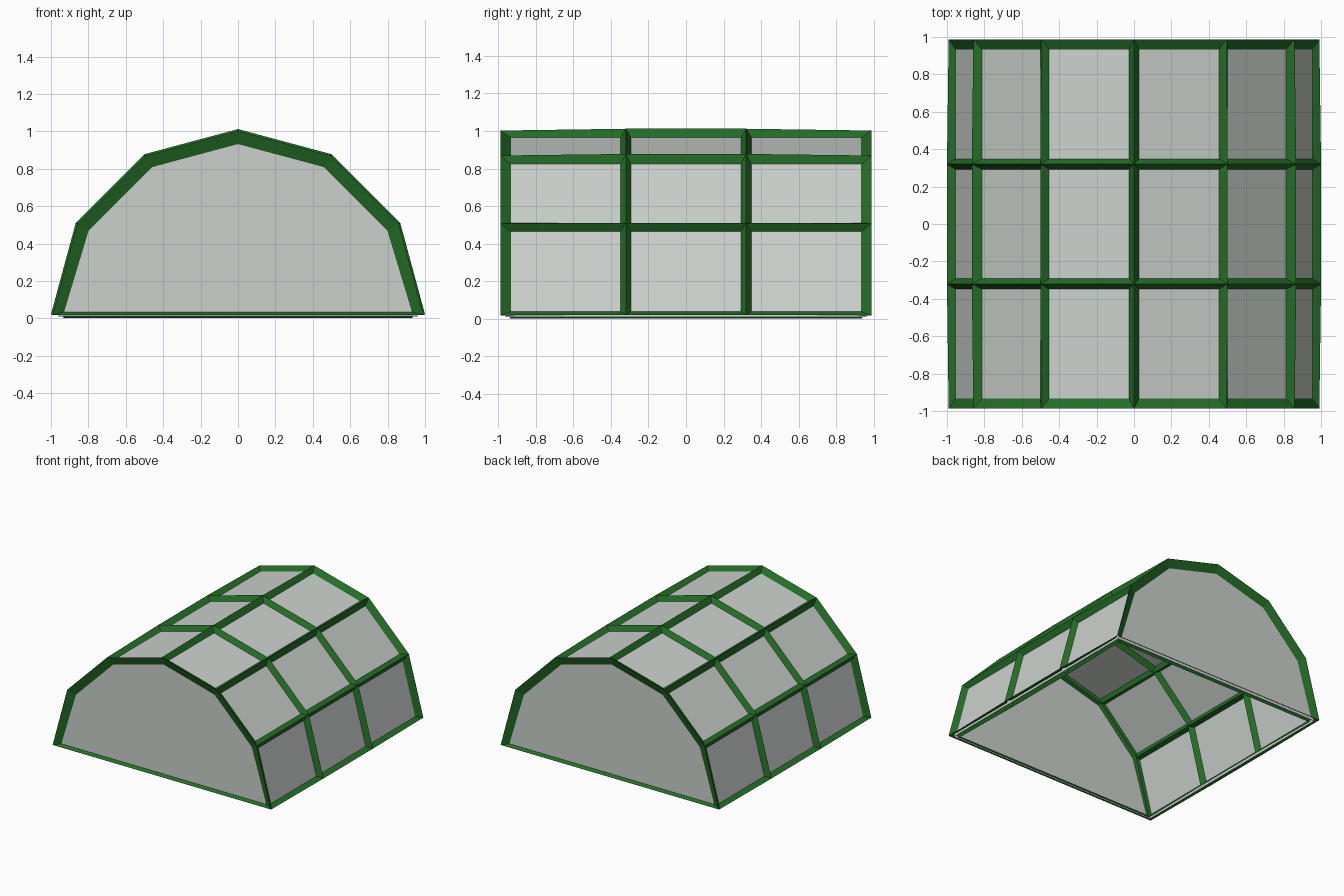
import bpy, bmesh, math

if "Cube" in bpy.data.objects:
    bpy.data.objects.remove(bpy.data.objects["Cube"])

R = 0.9614        # arch radius and half length
BAR = 0.08        # frame bar thickness
Z0 = BAR / 2 * math.sin(math.radians(15))
SIDES, BAYS = 6, 3


def material(name, rgb):
    m = bpy.data.materials.new(name)
    m.diffuse_color = (*rgb, 1.0)
    m.use_nodes = True
    m.node_tree.nodes["Principled BSDF"].inputs["Base Color"].default_value = m.diffuse_color
    return m


def arched_shell(name, mat):
    """Half of a 12-sided tube in three bays, closed ends, open underneath."""
    bm = bmesh.new()
    rings = []
    for j in range(BAYS + 1):
        y = -R + 2 * R * j / BAYS
        rings.append([bm.verts.new((R * math.cos(math.pi * i / SIDES), y,
                                    Z0 + R * math.sin(math.pi * i / SIDES)))
                      for i in range(SIDES + 1)])
    for a, b in zip(rings, rings[1:]):
        for i in range(SIDES):
            bm.faces.new((a[i], b[i], b[i + 1], a[i + 1]))
    bm.faces.new(rings[0])
    bm.faces.new(rings[-1][::-1])
    bmesh.ops.recalc_face_normals(bm, faces=bm.faces)
    # make sure the shell faces outward
    bm.normal_update()
    bm.faces.ensure_lookup_table()
    if bm.faces[0].normal.x < 0:
        bmesh.ops.reverse_faces(bm, faces=bm.faces)
    me = bpy.data.meshes.new(name)
    bm.to_mesh(me)
    bm.free()
    me.materials.append(mat)
    ob = bpy.data.objects.new(name, me)
    bpy.context.collection.objects.link(ob)
    return ob


# Panes filling the arches and the two ends
arched_shell("panes", material("pale_grey_pane", (0.60, 0.64, 0.61)))

# Diamond-section bars along every edge, open at the base
frame = arched_shell("frame", material("dark_green_frame", (0.018, 0.15, 0.02)))
wire = frame.modifiers.new("bars", 'WIREFRAME')
wire.thickness = BAR
wire.offset = 0.0
wire.use_even_offset = False
wire.use_relative_offset = False
wire.use_boundary = False
wire.use_replace = True
